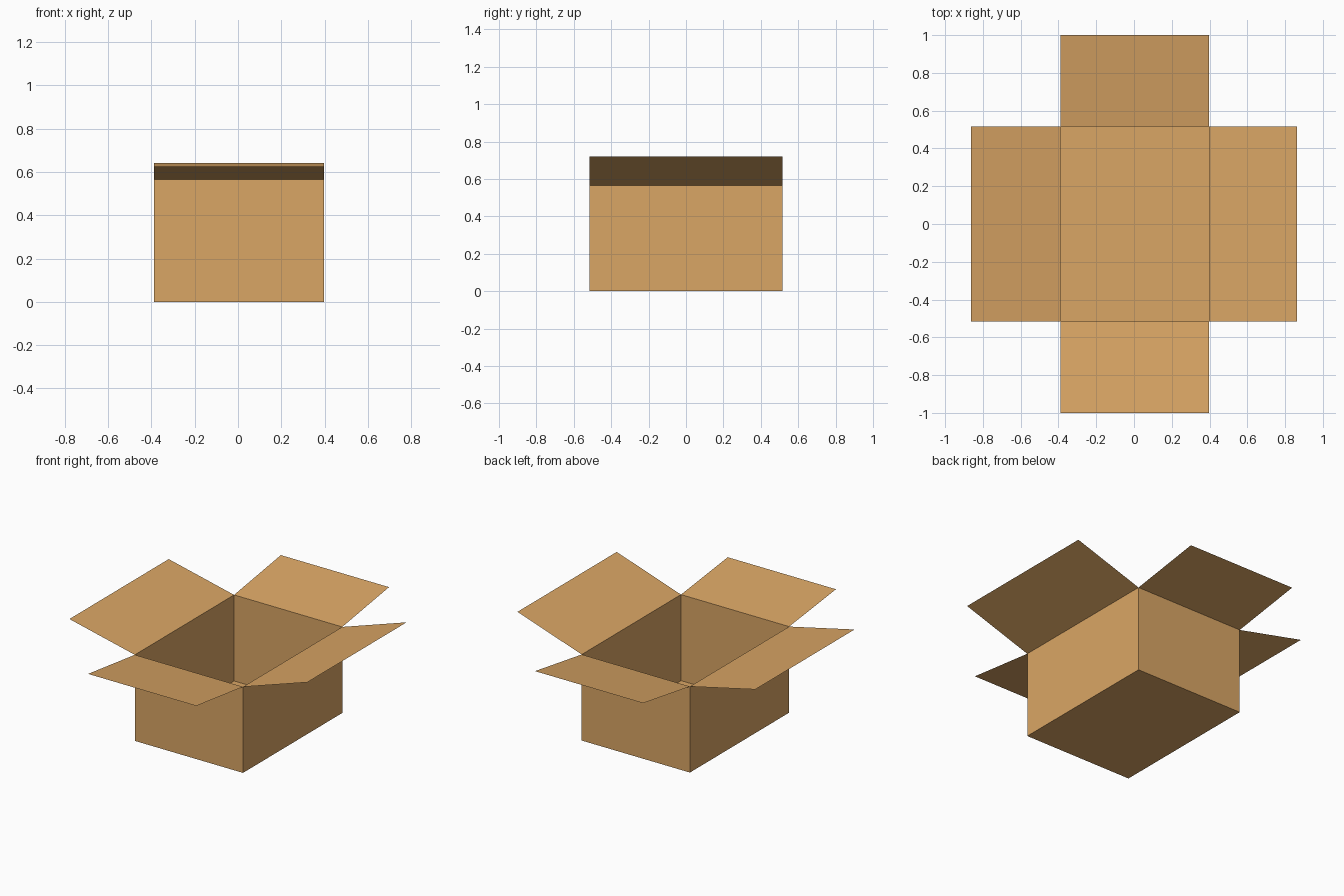
import bpy, bmesh
from math import sin, cos, asin
from mathutils import Vector

if "Cube" in bpy.data.objects:
    bpy.data.objects.remove(bpy.data.objects["Cube"])

X0, X1, Y, H = -0.389, 0.397, 0.515, 0.565   # box extents and height

card = bpy.data.materials.new("cardboard")
card.diffuse_color = (0.70, 0.38, 0.13, 1)
card.use_nodes = True
card.node_tree.nodes["Principled BSDF"].inputs["Base Color"].default_value = card.diffuse_color


def finish(name, bm):
    mesh = bpy.data.meshes.new(name)
    bm.to_mesh(mesh)
    bm.free()
    mesh.materials.append(card)
    obj = bpy.data.objects.new(name, mesh)
    bpy.context.collection.objects.link(obj)
    return obj


# Open carton body: thin sheet walls and floor
bm = bmesh.new()
bmesh.ops.create_cube(bm, size=1)
for v in bm.verts:
    v.co = (X1 if v.co.x > 0 else X0, 2 * Y * v.co.y, H * (v.co.z + 0.5))
lid = [f for f in bm.faces if f.normal.z > 0.9]
bmesh.ops.delete(bm, geom=lid, context='FACES_ONLY')
finish("carton_body", bm)


# Flaps hinged on the rim: start, end, outward direction, reach, rise
def flap(name, a, b, out, reach, rise):
    bm = bmesh.new()
    a, b = Vector((*a, H)), Vector((*b, H))
    tip = Vector(out) * reach + Vector((0, 0, rise))
    bm.faces.new([bm.verts.new(p) for p in (a, a + tip, b + tip, b)])
    bm.normal_update()
    for f in bm.faces:
        if f.normal.z < 0:
            f.normal_flip()
    finish(name, bm)


flap("front_flap", (X0, -Y), (X1, -Y), (0, -1, 0), 0.485, 0.060)
flap("back_flap", (X0, Y), (X1, Y), (0, 1, 0), 0.485, 0.076)
flap("left_flap", (X0, -Y), (X0, Y), (-1, 0, 0), 0.475, 0.108)
flap("right_flap", (X1, -Y), (X1, Y), (1, 0, 0), 0.467, 0.155)
